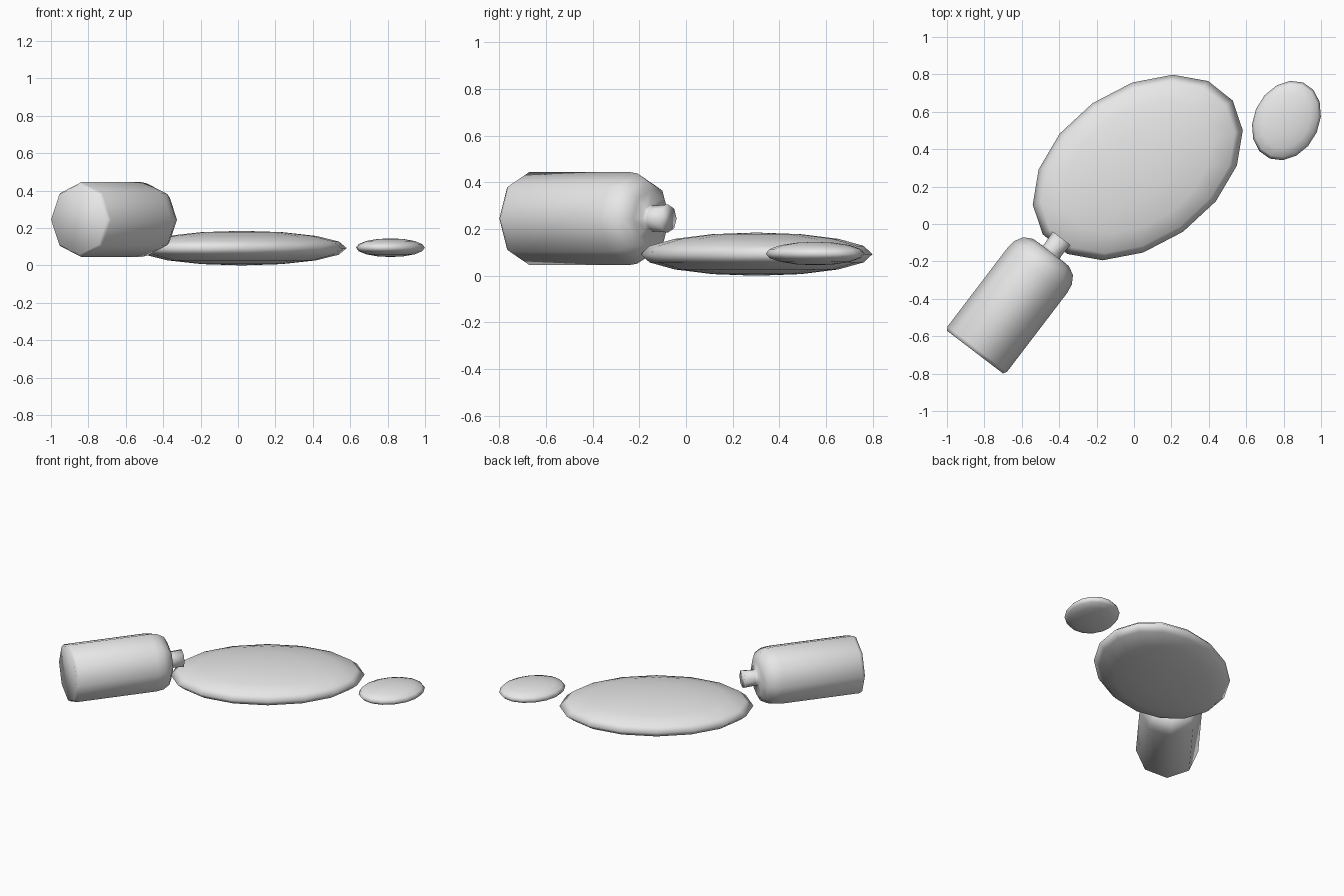
import bpy, bmesh, math
from mathutils import Matrix, Vector

cube = bpy.data.objects.get("Cube")
if cube:
    bpy.data.objects.remove(cube, do_unlink=True)

GREY = (0.8, 0.8, 0.8, 1)
mat = bpy.data.materials.new("light grey")
mat.use_nodes = True
mat.diffuse_color = GREY
mat.node_tree.nodes["Principled BSDF"].inputs["Base Color"].default_value = GREY


def finish(name, bm, matrix):
    """Turn a bmesh into a smooth, coloured object."""
    bmesh.ops.transform(bm, matrix=matrix, verts=bm.verts)
    bmesh.ops.recalc_face_normals(bm, faces=bm.faces)
    mesh = bpy.data.meshes.new(name)
    bm.to_mesh(mesh)
    bm.free()
    mesh.materials.append(mat)
    mesh.shade_smooth()
    obj = bpy.data.objects.new(name, mesh)
    bpy.context.collection.objects.link(obj)


def puddle(name, centre, a, b, half_height):
    """Flattened sphere whose outline is spanned by the vectors a and b."""
    bm = bmesh.new()
    bmesh.ops.create_uvsphere(bm, u_segments=16, v_segments=8, radius=1)
    shape = Matrix(((a[0], b[0], 0), (a[1], b[1], 0), (0, 0, half_height)))
    finish(name, bm, Matrix.Translation(centre) @ shape.to_4x4())


def lathe(name, profile, matrix, sides=8):
    """Revolve (radius, height) points around z and cap both ends."""
    bm = bmesh.new()
    rings = []
    for r, h in profile:
        angles = [math.tau * i / sides for i in range(sides)]
        rings.append([bm.verts.new((r * math.cos(t), r * math.sin(t), h)) for t in angles])
    for low, high in zip(rings, rings[1:]):
        for i in range(sides):
            j = (i + 1) % sides
            bm.faces.new((low[i], low[j], high[j], high[i]))
    bm.faces.new(rings[0][::-1])
    bm.faces.new(rings[-1])
    finish(name, bm, matrix)


# Bottle lying on its side, with its neck pointing at the large puddle
axis = Vector((0.606, 0.795, 0)).normalized()
lying = Matrix.Translation((-0.85, -0.685, 0.245)) @ axis.to_track_quat("Z", "Y").to_matrix().to_4x4()
lathe("bottle", [(0.188, 0), (0.2, 0.02), (0.2, 0.55), (0.193, 0.6), (0.167, 0.645),
                 (0.12, 0.67), (0.058, 0.672), (0.055, 0.69), (0.06, 0.765)], lying)

# Spilled liquid
puddle("large_puddle", (0.02, 0.302, 0.0925), (0.188, 0.496), (0.53, 0.01), 0.0925)
puddle("small_puddle", (0.815, 0.553, 0.095), (0.184, 0.02), (0.02, 0.212), 0.05)
